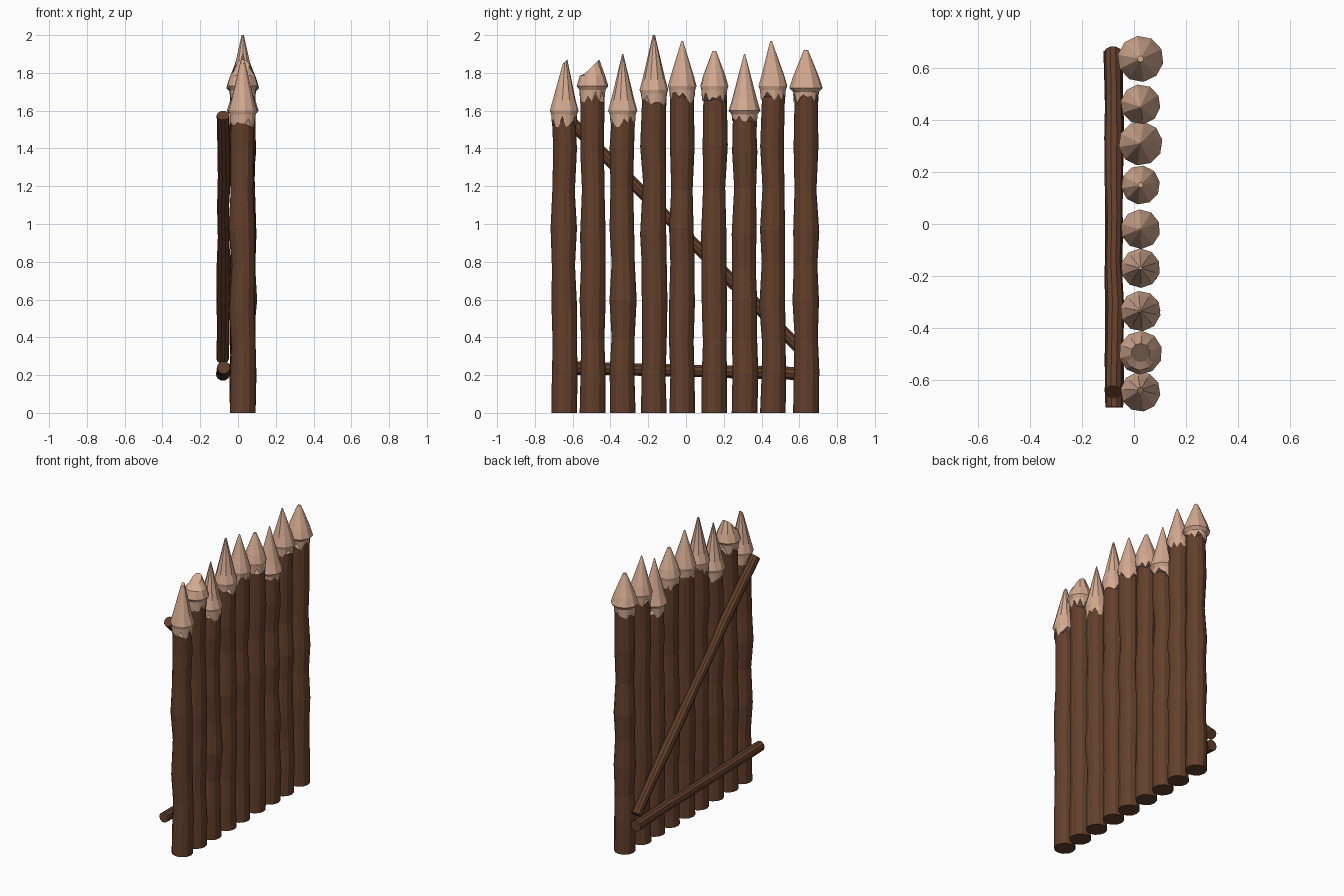
import bpy, bmesh, math, random
from mathutils import Vector

random.seed(4)
cube = bpy.data.objects.get("Cube")
if cube:
    bpy.data.objects.remove(cube, do_unlink=True)


def material(name, rgb):
    m = bpy.data.materials.new(name)
    m.use_nodes = True
    m.diffuse_color = (*rgb, 1)
    m.node_tree.nodes["Principled BSDF"].inputs["Base Color"].default_value = (*rgb, 1)
    return m


BARK = material("dark bark", (0.125, 0.05, 0.024))
PALE = material("pale cut wood", (0.66, 0.40, 0.28))


def loft(name, rings, mat):
    """Join rings of points into a flat shaded, capped solid."""
    bm = bmesh.new()
    rows = [[bm.verts.new(p) for p in ring] for ring in rings]
    n = len(rows[0])
    for low, high in zip(rows, rows[1:]):
        for i in range(n):
            j = (i + 1) % n
            bm.faces.new((low[i], low[j], high[j], high[i]))
    bm.faces.new(rows[0][::-1])
    bm.faces.new(rows[-1])
    bmesh.ops.recalc_face_normals(bm, faces=bm.faces)
    me = bpy.data.meshes.new(name)
    bm.to_mesh(me)
    bm.free()
    me.materials.append(mat)
    ob = bpy.data.objects.new(name, me)
    bpy.context.collection.objects.link(ob)
    return ob


def ring(x, y, z, r, n, turn=0.0, jag=0.0, tilt=0.0):
    """Level ring; jag drops random points, tilt raises the +y side."""
    pts = []
    for i in range(n):
        a = 2 * math.pi * i / n + turn
        dy = r * math.sin(a)
        pts.append(Vector((x + r * math.cos(a), y + dy,
                           z + tilt * dy - random.uniform(0, jag))))
    return pts


X = 0.025
# y, bark top, widest z of point, widest radius, tip z, tip y, tip radius, tip tilt
POSTS = [
    (-0.645, 1.59, 1.60, 0.077, 1.86, -0.64, 0.012, 0.9),
    (-0.495, 1.70, 1.73, 0.084, 1.835, -0.495, 0.036, 1.0),
    (-0.335, 1.58, 1.60, 0.078, 1.90, -0.335, 0.003, 0),
    (-0.170, 1.68, 1.71, 0.076, 2.00, -0.17, 0.006, 0),
    (-0.020, 1.70, 1.73, 0.076, 1.97, -0.02, 0.004, 0),
    (0.150, 1.70, 1.73, 0.075, 1.915, 0.15, 0.010, 0),
    (0.310, 1.57, 1.60, 0.085, 1.90, 0.31, 0.003, 0),
    (0.460, 1.70, 1.73, 0.077, 1.97, 0.45, 0.004, 0),
    (0.635, 1.69, 1.72, 0.089, 1.92, 0.635, 0.012, 0),
]
# Height and radius down a trunk
TRUNK = [(0, .068), (.2, .066), (.38, .064), (.57, .069), (.78, .064),
         (.95, .067), (1.2, .058), (1.4, .065)]

for k, (y, top, wide, r, tip, tip_y, tip_r, tilt) in enumerate(POSTS, 1):
    # Uneven bark trunk
    rings = []
    for z, tr in TRUNK + [(top, .063)]:
        s = 0 if z == 0 else 0.005
        zz = z + (random.uniform(-.03, .03) if 0 < z < top else 0)
        rings.append(ring(X + random.uniform(-s, s), y + random.uniform(-s, s), zz,
                          tr + random.uniform(-s, s) * .6, 12))
    loft(f"post_{k}", rings, BARK)

    # Carved point with a ragged lower edge
    n, turn = 10, random.uniform(0, 0.6)
    shoulder = (wide + 0.055, r * 0.80)
    rings = [ring(X, y, wide - 0.025, 0.066, 2 * n, turn, 0.065),
             ring(X, y, wide - 0.02, 0.069, 2 * n, turn),
             ring(X, y, wide, r, 2 * n, turn),
             ring(X, y, *shoulder, 2 * n, turn),
             ring(X, tip_y, tip, tip_r, 2 * n, turn, 0, tilt)]
    # Flatten every second side point so the point reads as ten broad facets
    for row in rings[2:]:
        for i in range(1, 2 * n, 2):
            row[i] = (row[i - 1] + row[(i + 1) % (2 * n)]) / 2
    loft(f"post_point_{k}", rings, PALE)


def pole(name, a, b, r):
    """Slightly crooked round pole from a to b."""
    a, b = Vector(a), Vector(b)
    d = (b - a).normalized()
    u = Vector((1, 0, 0))
    v = d.cross(u)
    rings = []
    for s in range(9):
        c = a.lerp(b, s / 8) + u * random.uniform(-.004, .004)
        rr = r + random.uniform(-.003, .003)
        rings.append([c + rr * (u * math.cos(t) + v * math.sin(t))
                      for t in (2 * math.pi * i / 10 for i in range(10))])
    loft(name, rings, BARK)


# Rear braces
pole("lower_rail", (-0.073, -0.705, 0.24), (-0.078, 0.665, 0.207), 0.035)
pole("diagonal_brace", (-0.075, -0.645, 1.575), (-0.078, 0.66, 0.285), 0.034)
